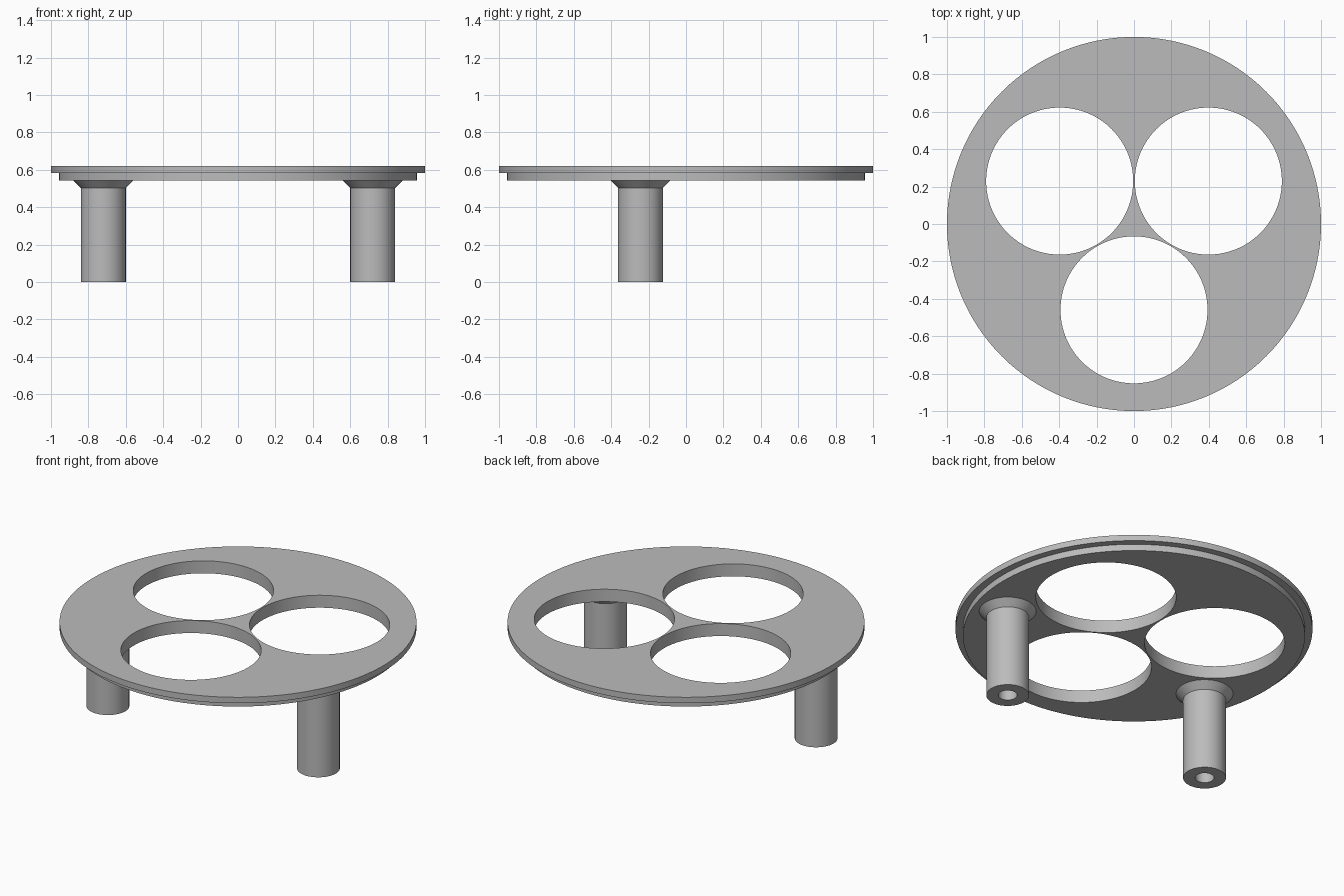
import bpy, math

old = bpy.data.objects.get("Cube")
if old:
    bpy.data.objects.remove(old)

SEGMENTS = 128

grey = bpy.data.materials.new("plain grey")
grey.use_nodes = True
colour = (0.5, 0.5, 0.5, 1)
grey.diffuse_color = colour
grey.node_tree.nodes["Principled BSDF"].inputs["Base Color"].default_value = colour


def lathe(name, profile, location=(0, 0, 0), segments=SEGMENTS):
    """Spin (radius, height) points about z; the first and last rings are capped."""
    verts, faces = [], []
    for r, z in profile:
        for i in range(segments):
            a = math.tau * i / segments
            verts.append((r * math.cos(a), r * math.sin(a), z))
    for k in range(len(profile) - 1):
        for i in range(segments):
            j = (i + 1) % segments
            low, high = k * segments, (k + 1) * segments
            faces.append((low + i, low + j, high + j, high + i))
    faces.append(tuple(reversed(range(segments))))
    top = (len(profile) - 1) * segments
    faces.append(tuple(range(top, top + segments)))
    mesh = bpy.data.meshes.new(name)
    mesh.from_pydata(verts, [], faces)
    mesh.materials.append(grey)
    obj = bpy.data.objects.new(name, mesh)
    obj.location = location
    bpy.context.collection.objects.link(obj)
    return obj


def smooth(obj):
    bpy.ops.object.select_all(action="DESELECT")
    obj.select_set(True)
    bpy.context.view_layer.objects.active = obj
    bpy.ops.object.shade_smooth_by_angle(angle=math.radians(30))


# Stepped round plate
UNDERSIDE, STEP, TOP = 0.543, 0.583, 0.62
plate = lathe("plate", [(0.958, UNDERSIDE), (0.958, STEP), (1, STEP), (1, TOP)])

# Three round openings, evenly spaced
cutters = []
for n in range(3):
    a = math.radians(-90 + 120 * n)
    spot = (0.459 * math.cos(a), 0.459 * math.sin(a), 0)
    cutter = lathe("opening_cutter", [(0.393, 0.4), (0.393, 0.8)], spot)
    cutter.hide_render = True
    cutters.append(cutter)
    cut = plate.modifiers.new("opening", "BOOLEAN")
    cut.operation = "DIFFERENCE"
    cut.solver = "EXACT"
    cut.object = cutter
bpy.context.view_layer.objects.active = plate
for cut in list(plate.modifiers):
    bpy.ops.object.modifier_apply(modifier=cut.name)
for cutter in cutters:
    bpy.data.objects.remove(cutter)
smooth(plate)

# Two hollow legs, each flaring out where it meets the plate
LEG, BORE, FLARE = 0.12, 0.053, 0.16
for name, x in (("left_leg", 0.72), ("right_leg", -0.72)):
    leg = lathe(name, [(BORE, UNDERSIDE), (BORE, 0), (LEG, 0), (LEG, 0.503),
                       (FLARE, UNDERSIDE)], (x, -0.243, 0), 64)
    # Open the leg at the top, where the plate closes it
    caps = [p.index for p in leg.data.polygons if len(p.vertices) > 4]
    import bmesh
    bm = bmesh.new()
    bm.from_mesh(leg.data)
    bm.faces.ensure_lookup_table()
    bmesh.ops.delete(bm, geom=[bm.faces[i] for i in caps], context="FACES_ONLY")
    bmesh.ops.recalc_face_normals(bm, faces=bm.faces)
    bm.to_mesh(leg.data)
    bm.free()
    smooth(leg)
